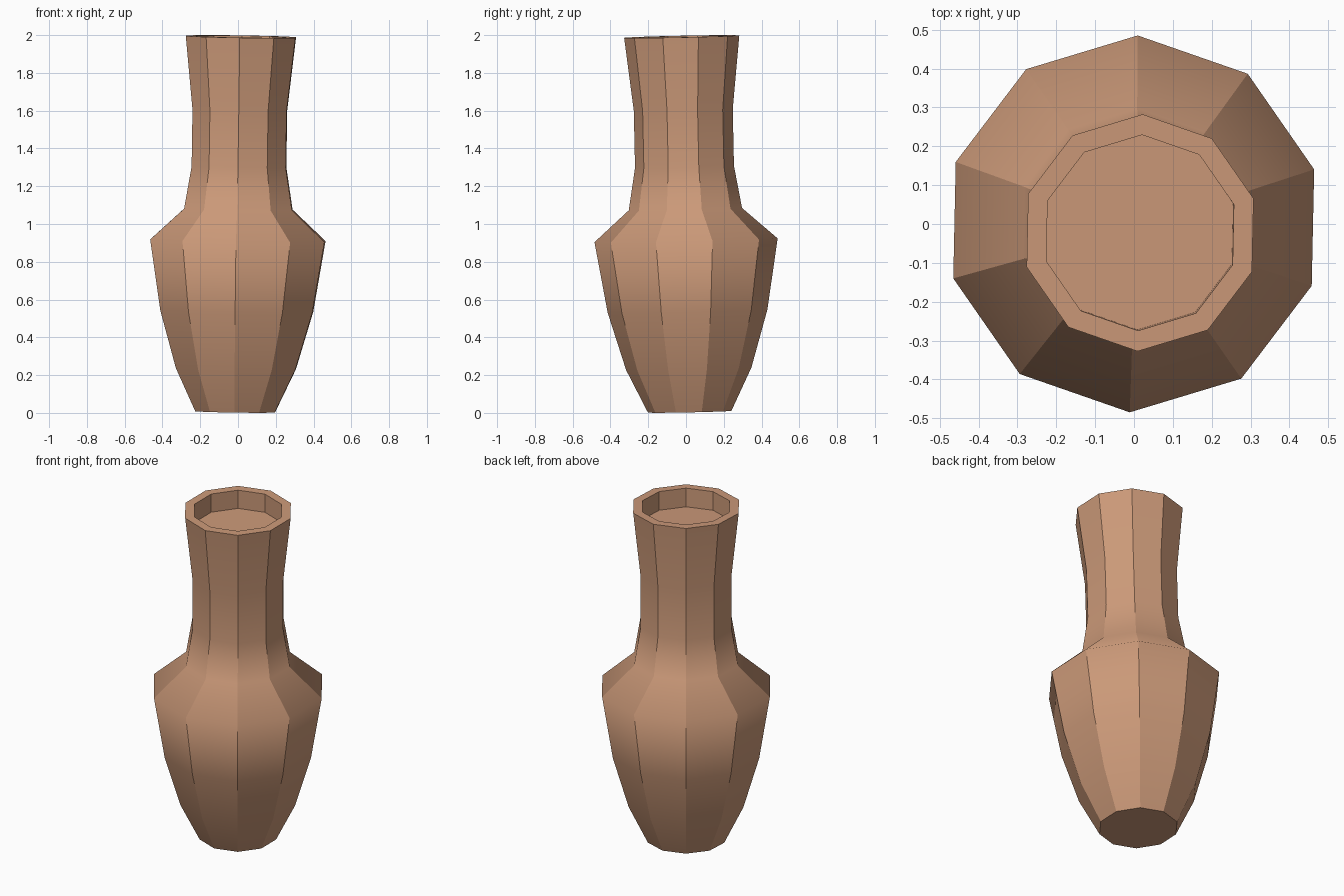
import bpy, bmesh, math
from mathutils import Vector, Matrix

if "Cube" in bpy.data.objects:
    bpy.data.objects.remove(bpy.data.objects["Cube"])

SIDES = 10
# Profile (radius, height): base, belly, shoulder, neck, lip, inner recess
PROFILE = [(0.221, 0.0), (0.332, 0.228), (0.423, 0.533), (0.485, 0.908),
           (0.30, 1.073), (0.262, 1.297), (0.262, 1.598), (0.305, 1.987),
           (0.252, 1.987), (0.252, 1.875)]
LIP = 7  # rings from here on have hard edges

bm = bmesh.new()
rings = []
for r, z in PROFILE:
    ring = []
    for i in range(SIDES):
        a = math.radians(88.8) + 2 * math.pi * i / SIDES
        ring.append(bm.verts.new((r * math.cos(a), r * math.sin(a), z)))
    rings.append(ring)

# Walls between neighbouring rings
for lo, hi in zip(rings, rings[1:]):
    for i in range(SIDES):
        j = (i + 1) % SIDES
        bm.faces.new((lo[i], lo[j], hi[j], hi[i]))

# Base and recessed floor
bm.faces.new(rings[0][::-1])
bm.faces.new(rings[-1])

# Crisp facets down the sides, soft transitions between body rings
for f in bm.faces:
    f.smooth = True
for e in bm.edges:
    e.smooth = False
for ring in rings[1:LIP]:
    for i in range(SIDES):
        bm.edges.get((ring[i], ring[(i + 1) % SIDES])).smooth = True

# The vase leans very slightly
lean = Vector((0, 0, 1)).rotation_difference(Vector((0.0152, -0.0212, 1)))
bm.transform(Matrix.Translation((-0.0145, 0.0195, 0.006)) @ lean.to_matrix().to_4x4())
bmesh.ops.recalc_face_normals(bm, faces=bm.faces[:])

mesh = bpy.data.meshes.new("vase")
bm.to_mesh(mesh)
bm.free()
vase = bpy.data.objects.new("vase", mesh)
bpy.context.collection.objects.link(vase)

# Terracotta colour
clay = bpy.data.materials.new("terracotta")
clay.diffuse_color = (0.60, 0.32, 0.19, 1)
clay.use_nodes = True
clay.node_tree.nodes["Principled BSDF"].inputs["Base Color"].default_value = clay.diffuse_color
mesh.materials.append(clay)
